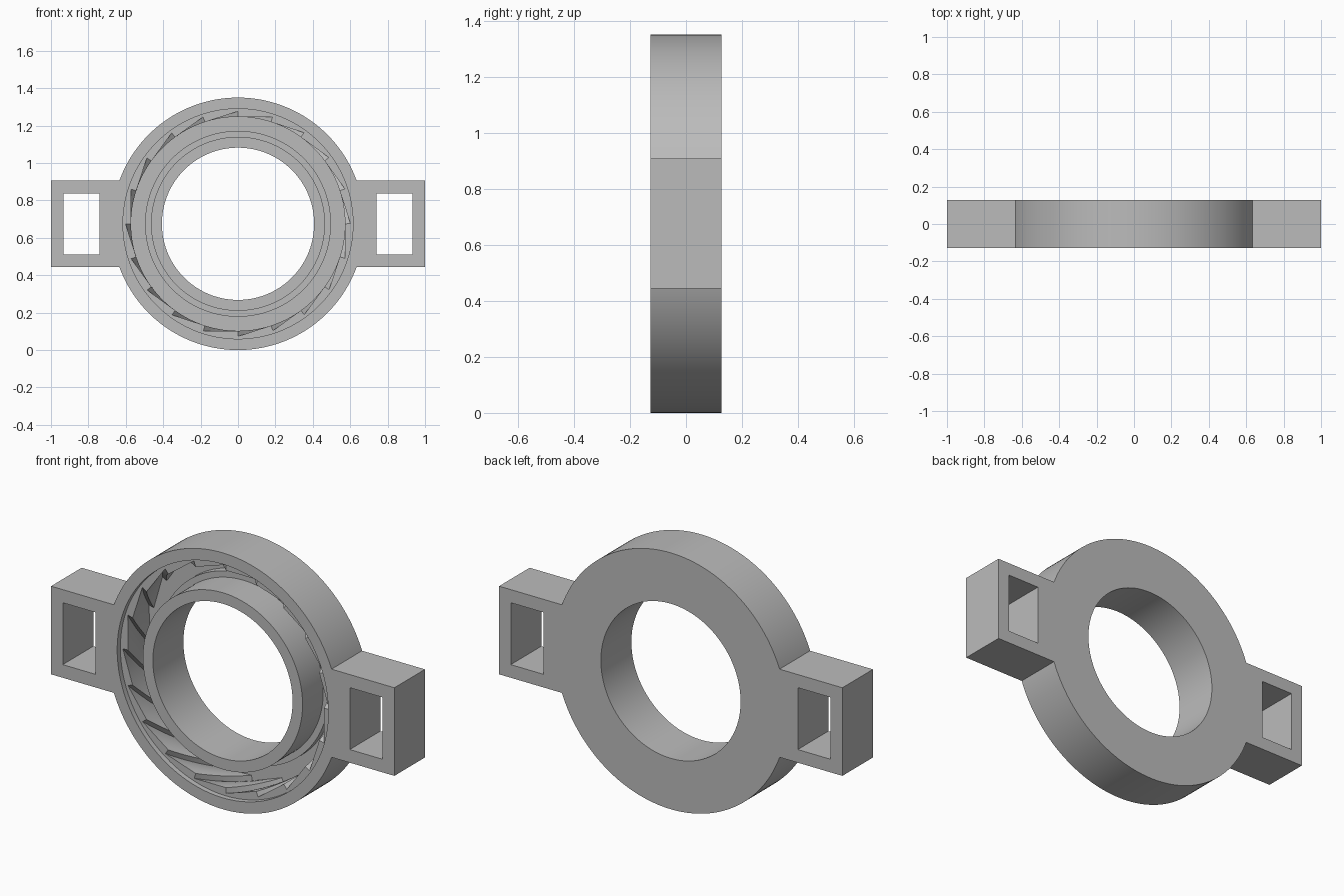
import bpy, bmesh, math

cube = bpy.data.objects.get("Cube")
if cube:
    bpy.data.objects.remove(cube, do_unlink=True)

R = 0.675          # outer radius, also the height of the centre
FRONT, BACK = -0.127, 0.127
FLOOR = 0.085      # bottom of the channel
TEETH = 20

grey = bpy.data.materials.new("plain grey")
grey.use_nodes = True
colour = (0.5, 0.5, 0.5, 1)
grey.diffuse_color = colour
grey.node_tree.nodes["Principled BSDF"].inputs["Base Color"].default_value = colour


def polar(r, angle, y):
    """Point around the ring axis, angle measured clockwise from the top."""
    return (r * math.sin(angle), y, R + r * math.cos(angle))


def skin(name, loops, close):
    """Join equally long closed loops of points into one surface."""
    bm = bmesh.new()
    rows = [[bm.verts.new(p) for p in loop] for loop in loops]
    n = len(rows[0])
    for i in range(len(rows) if close else len(rows) - 1):
        a, b = rows[i], rows[(i + 1) % len(rows)]
        for j in range(n):
            k = (j + 1) % n
            bm.faces.new((a[j], a[k], b[k], b[j]))
    bmesh.ops.recalc_face_normals(bm, faces=bm.faces)
    mesh = bpy.data.meshes.new(name)
    bm.to_mesh(mesh)
    bm.free()
    obj = bpy.data.objects.new(name, mesh)
    bpy.context.collection.objects.link(obj)
    mesh.materials.append(grey)
    bpy.ops.object.select_all(action="DESELECT")
    obj.select_set(True)
    bpy.context.view_layer.objects.active = obj
    bpy.ops.object.shade_smooth_by_angle(angle=math.radians(30))
    return obj


# Ring body: lathed section with collar, stepped channel and outer rim
section = [(0.407, FRONT), (0.465, FRONT), (0.465, 0.045), (0.497, 0.045),
           (0.497, FLOOR), (0.615, FLOOR), (0.615, FRONT), (R, FRONT),
           (R, BACK), (0.407, BACK)]
SIDES = 160
skin("ring_body", [[polar(r, math.tau * i / SIDES, y) for i in range(SIDES)]
                   for r, y in section], True)

# Slanted saw teeth lining the outer wall of the channel
PITCH = math.tau / TEETH
STEPS = 6
LAYERS = 8
TOP = -0.1
TWIST = math.radians(20)


def saw_loop(depth):
    points = []
    y = TOP + (FLOOR - TOP) * depth
    for t in range(TEETH):
        for s in range(STEPS + 1):
            a = PITCH * s / STEPS * 0.995
            points.append(polar(0.572 / math.cos(a), t * PITCH + a - TWIST * depth, y))
    return points


def wall_loop(y):
    n = TEETH * (STEPS + 1)
    return [polar(0.617, math.tau * i / n, y) for i in range(n)]


loops = [wall_loop(FLOOR), wall_loop(TOP)]
loops += [saw_loop(i / LAYERS) for i in range(LAYERS + 1)]
skin("channel_teeth", loops, True)


# Side lugs: rectangular frames with an open window
def rectangle(x0, x1, half, y):
    mid = 0.675
    return [(x0, y, mid - half), (x1, y, mid - half),
            (x1, y, mid + half), (x0, y, mid + half)]


for side, name in ((1, "left_lug"), (-1, "right_lug")):
    outer, window = (side * 0.63, side, 0.232), (side * 0.74, side * 0.932, 0.163)
    skin(name, [rectangle(*outer, FRONT), rectangle(*outer, BACK),
                rectangle(*window, BACK), rectangle(*window, FRONT)], True)
